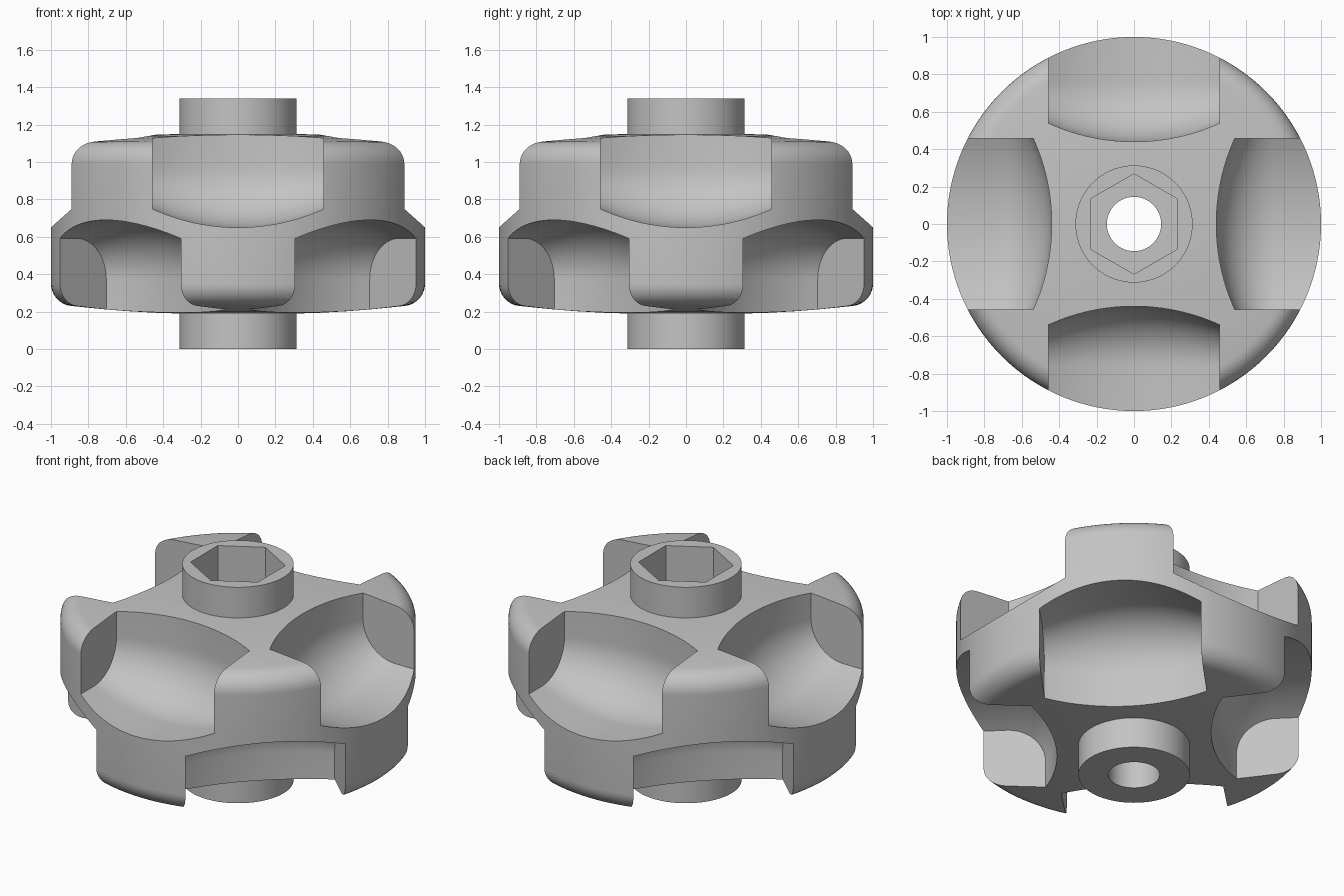
import bpy, bmesh, math
from mathutils import Matrix

if "Cube" in bpy.data.objects:
    bpy.data.objects.remove(bpy.data.objects["Cube"])

MID = 0.67           # height of the mirror plane of the hub
HUB_R, BORE_R = 0.313, 0.145

grey = bpy.data.materials.new("grey plastic")
grey.use_nodes = True
colour = (0.55, 0.55, 0.55, 1)
grey.diffuse_color = colour
grey.node_tree.nodes["Principled BSDF"].inputs["Base Color"].default_value = colour


def make_object(name, bm):
    bmesh.ops.recalc_face_normals(bm, faces=bm.faces)
    mesh = bpy.data.meshes.new(name)
    bm.to_mesh(mesh)
    bm.free()
    mesh.materials.append(grey)
    obj = bpy.data.objects.new(name, mesh)
    bpy.context.collection.objects.link(obj)
    return obj


def lathe(name, profile, steps=128):
    bm = bmesh.new()
    verts = [bm.verts.new((r, 0, z)) for r, z in profile]
    edges = [bm.edges.new((a, b)) for a, b in zip(verts, verts[1:] + verts[:1])]
    bmesh.ops.spin(bm, geom=verts + edges, cent=(0, 0, 0), axis=(0, 0, 1),
                   angle=math.tau, steps=steps, use_duplicate=False)
    bmesh.ops.remove_doubles(bm, verts=bm.verts, dist=1e-5)
    return make_object(name, bm)


def cut(target, cutter):
    mod = target.modifiers.new("cut", "BOOLEAN")
    mod.operation, mod.solver, mod.object = "DIFFERENCE", "EXACT", cutter
    bpy.context.view_layer.objects.active = target
    bpy.ops.object.modifier_apply(modifier=mod.name)
    bpy.data.objects.remove(cutter)


def roller_section(t):
    """Slot section at distance t along the roller: rounded inside, open outside."""
    bulge = 1.108
    r = 0.32 - bulge + math.sqrt(bulge ** 2 - t ** 2)
    u, z = 0.76, 0.97
    arc = [math.pi + math.pi / 2 * i / 16 for i in range(17)]
    return ([(u - r, 1.5)] + [(u + r * math.cos(a), z + r * math.sin(a)) for a in arc]
            + [(1.3, z - r), (1.3, 1.5)])


def roller_pockets():
    bm = bmesh.new()
    stations = [0.457 * (i / 12 - 1) for i in range(25)]
    for side in (1, -1):
        for k in range(4):
            turn = Matrix.Rotation(math.pi / 2 * k + (math.pi / 4 if side < 0 else 0), 3, "Z")
            rings = []
            for t in stations:
                rings.append([bm.verts.new(turn @ Matrix.Translation((u, t, MID + side * (z - MID))).translation)
                              for u, z in roller_section(t)])
            for a, b in zip(rings, rings[1:]):
                for i in range(len(a)):
                    j = (i + 1) % len(a)
                    bm.faces.new((a[i], a[j], b[j], b[i]))
            bm.faces.new(rings[0])
            bm.faces.new(rings[-1])
    return make_object("roller_pocket_cutter", bm)


# Upper half outline: bore, hub collar, gently domed disc, rounded rim
half = [(BORE_R, 1.34), (HUB_R, 1.34), (HUB_R, 1.15), (0.44, 1.146),
        (0.58, 1.138), (0.71, 1.128), (0.8, 1.119)]
fillet = 0.12
for i in range(11):
    a = math.radians(84 * (1 - i / 10))
    half.append((1 - fillet + fillet * math.cos(a), 0.99 + fillet * math.sin(a)))
outline = half + [(r, 2 * MID - z) for r, z in reversed(half)]

wheel_hub = lathe("wheel_hub", outline)
cut(wheel_hub, roller_pockets())

# Hexagonal shaft socket in the top collar
bm = bmesh.new()
bmesh.ops.create_cone(bm, cap_ends=True, segments=6, radius1=0.268, radius2=0.268, depth=1,
                      matrix=Matrix.Translation((0, 0, 1.34)))
if max(v.co.x for v in bm.verts) > 0.25:
    bmesh.ops.rotate(bm, verts=bm.verts, matrix=Matrix.Rotation(math.pi / 6, 3, "Z"))
cut(wheel_hub, make_object("hex_socket_cutter", bm))

bpy.ops.object.select_all(action="DESELECT")
wheel_hub.select_set(True)
bpy.context.view_layer.objects.active = wheel_hub
bpy.ops.object.shade_smooth_by_angle(angle=math.radians(25))
